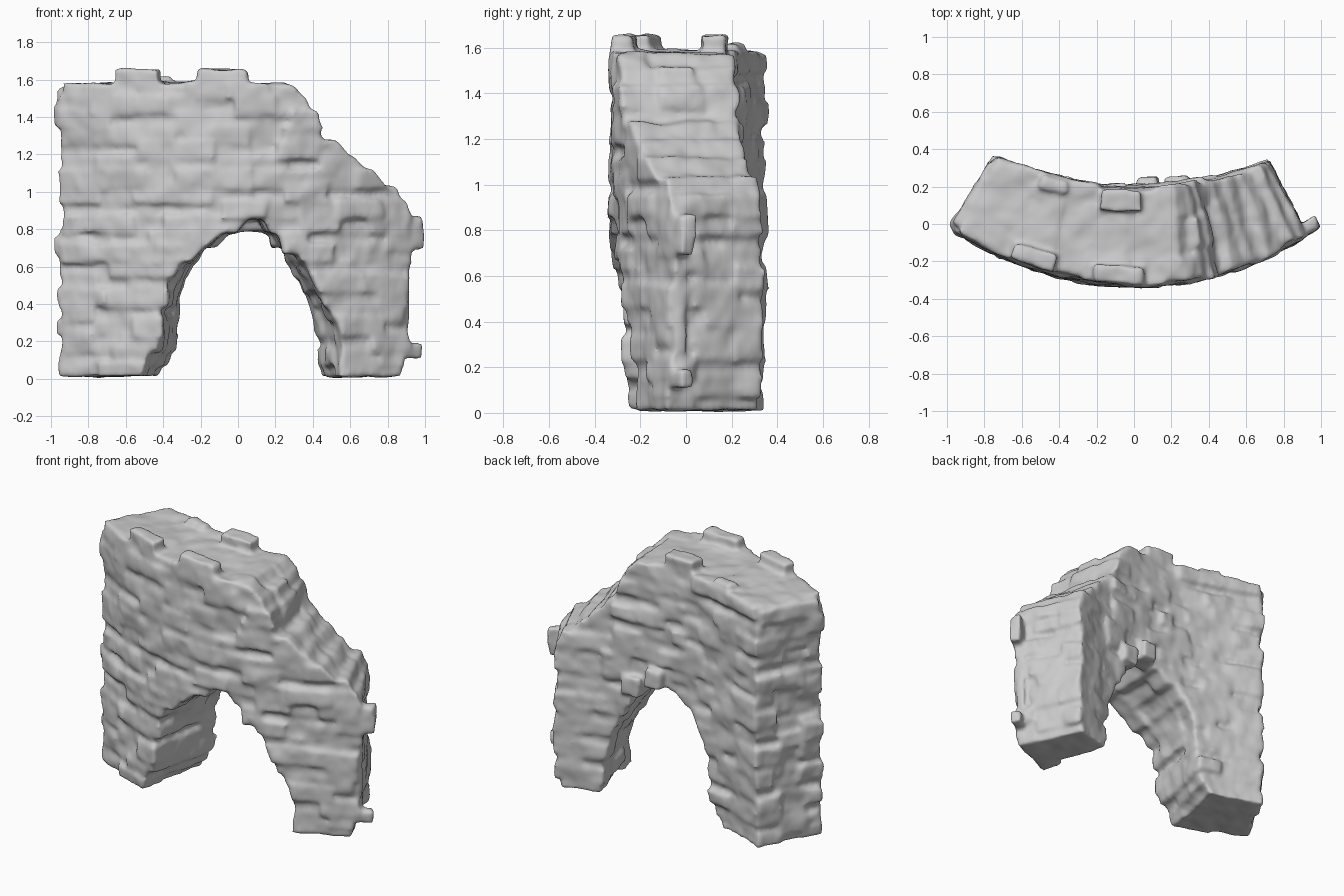
import bpy, bmesh, random
from mathutils import Vector

if "Cube" in bpy.data.objects:
    bpy.data.objects.remove(bpy.data.objects["Cube"])

random.seed(7)
COURSES, TOP = 20, 1.58
H = TOP / COURSES

# Front-view outlines as (z, x) pairs: opening left, opening right, outer edges
OPEN_L = [(0, -.53), (.1, -.48), (.2, -.44), (.4, -.41), (.5, -.38), (.6, -.32), (.7, -.2), (.8, -.03), (.86, .05)]
OPEN_R = [(0, .56), (.2, .55), (.3, .53), (.4, .49), (.5, .43), (.6, .36), (.7, .28), (.8, .18), (.86, .12)]
EDGE_R = [(0, .87), (.2, .9), (.9, .9), (1.0, .86), (1.1, .72), (1.2, .58), (1.3, .46), (1.4, .42), (1.5, .36), (1.58, .25)]
EDGE_L = [(0, -.955), (1.5, -.955), (1.58, -.94)]


def lerp(table, z):
    for (z0, x0), (z1, x1) in zip(table, table[1:]):
        if z <= z1:
            return x0 + (x1 - x0) * max(0, (z - z0) / (z1 - z0))
    return table[-1][1]


def warp(x, v, z):
    """Bend flat wall space (front x, depth 0..1, z) into the curved plan."""
    s = x / .96
    front = Vector((.96 * s, -.325 + .295 * s * s, z))
    back = Vector((.75 * s, .19 + .155 * s * s, z))
    return front.lerp(back, v)


bm = bmesh.new()
FACES = ((0, 1, 3, 2), (4, 6, 7, 5), (0, 4, 5, 1), (2, 3, 7, 6), (0, 2, 6, 4), (1, 5, 7, 3))


def brick(x0, x1, v0, v1, z0, z1, jit=.01, lean0=0, lean1=0):
    """A slightly irregular stone, warped into the wall; lean tilts its ends along the outline."""
    j = lambda: random.uniform(-jit, jit)
    vs = [bm.verts.new(warp(x + k * lean + j(), v + 1.6 * j(), max(.012, z + j())))
          for x, lean in ((x0, lean0), (x1, lean1)) for v in (v0, v1) for k, z in ((-1, z0), (1, z1))]
    for f in FACES:
        bm.faces.new([vs[i] for i in f])


# Rough stones, course by course
for row in range(COURSES):
    z0, z1 = row * H, (row + 1) * H
    zm = (z0 + z1) / 2
    spans = [(EDGE_L, EDGE_R)] if zm > .85 else [(EDGE_L, OPEN_L), (OPEN_R, EDGE_R)]
    for left, right in spans:
        a, b = lerp(left, zm), lerp(right, zm)
        lean_a, lean_b = [.4 * (lerp(t, z1) - lerp(t, z0)) for t in (left, right)]
        n = max(2, round((b - a) / .2))
        off = .3 * (row % 2)
        cuts = [a] + [a + (b - a) * (i + off) / n for i in range(1, n) if i + off < n - .2] + [b]
        for c, d in zip(cuts, cuts[1:]):
            mid = random.uniform(.2, .35), random.uniform(.6, .8)
            depths = ((random.uniform(-.045, .025), mid[0] + .03), (mid[0], mid[1]),
                      (mid[1] - .03, random.uniform(.975, 1.05)))
            for v0, v1 in depths:
                e0 = random.uniform(-.02, .015) if c == a else -.012
                e1 = random.uniform(-.015, .025) if d == b else .012
                brick(c + e0, d + e1, v0, v1, z0 - .01, min(TOP, z1 + .01),
                      lean0=lean_a * (c == a), lean1=lean_b * (d == b))

# Loose stones: parapet, stones jutting from the ends, opening and back
for s in ((-.67, -.43, .01, .2, 1.5, 1.655), (-.22, .05, 0, .18, 1.5, 1.655),
          (-.22, .05, .76, .97, 1.5, 1.655), (-.63, -.44, .86, 1.0, 1.5, 1.62),
          (.8, .995, -.02, .14, .69, .87), (.8, .985, -.02, .13, .11, .19),
          (.8, .93, .02, .14, .26, .7), (.24, .37, -.02, .3, .67, .78),
          (.02, .17, .8, 1.12, .79, .91), (.22, .38, .8, 1.1, .7, .83),
          (-.18, -.06, .85, 1.06, 1.1, 1.19), (.34, .48, .85, 1.07, 1.18, 1.27),
          (-.99, -.8, .0, .2, 1.35, 1.45), (-.985, -.8, .0, .3, .66, .76),
          (-.985, -.8, .05, .95, 1.46, 1.555)):
    brick(*s, jit=.006)

bmesh.ops.recalc_face_normals(bm, faces=bm.faces)
mesh = bpy.data.meshes.new("ruined_stone_arch")
bm.to_mesh(mesh)
bm.free()
arch = bpy.data.objects.new("ruined_stone_arch", mesh)
bpy.context.collection.objects.link(arch)

# Fuse the stones, roughen the surface and wear the edges
fuse = arch.modifiers.new("fuse", 'REMESH')
fuse.mode = 'VOXEL'
fuse.voxel_size = .014
fuse.use_smooth_shade = True
clouds = bpy.data.textures.new("stone_noise", 'CLOUDS')
clouds.noise_scale = .12
rough = arch.modifiers.new("rough", 'DISPLACE')
rough.texture = clouds
rough.strength = .03
rough.mid_level = .5
wear = arch.modifiers.new("wear", 'SMOOTH')
wear.factor = .5
wear.iterations = 9
